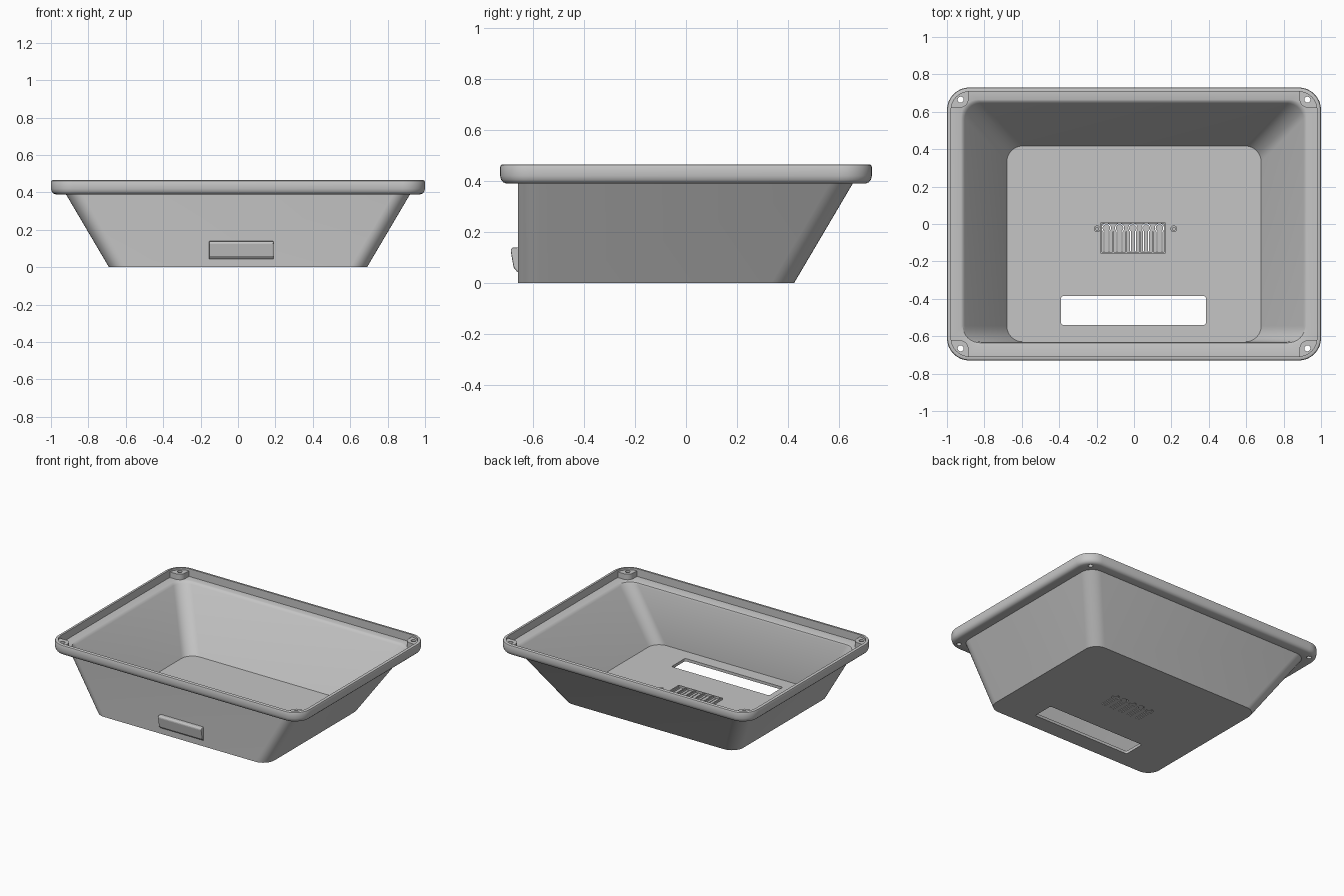
import bpy, bmesh, math

if "Cube" in bpy.data.objects:
    bpy.data.objects.remove(bpy.data.objects["Cube"])

grey = bpy.data.materials.new("housing grey")
grey.diffuse_color = (0.56, 0.56, 0.56, 1)
grey.use_nodes = True
grey.node_tree.nodes["Principled BSDF"].inputs["Base Color"].default_value = grey.diffuse_color


def rrect(x0, x1, y0, y1, r, n=8):
    """Rounded rectangle; r is one radius or four (back right, back left, front left, front right)."""
    rs = r if isinstance(r, (list, tuple)) else [r] * 4
    corners = [(x1, y1, -1, -1), (x0, y1, 1, -1), (x0, y0, 1, 1), (x1, y0, -1, 1)]
    pts = []
    for k, (x, y, sx, sy) in enumerate(corners):
        if rs[k] == 0:
            pts.append((x, y))
            continue
        for i in range(n + 1):
            a = math.pi / 2 * (k + i / n)
            pts.append((x + rs[k] * (sx + math.cos(a)), y + rs[k] * (sy + math.sin(a))))
    return pts


def circle(x, y, r, n=24):
    return [(x + r * math.cos(2 * math.pi * i / n), y + r * math.sin(2 * math.pi * i / n)) for i in range(n)]


def loft(name, rings):
    """Closed solid through a list of (outline, z)."""
    bm = bmesh.new()
    loops = [[bm.verts.new((x, y, z)) for x, y in pts] for pts, z in rings]
    for a, b in zip(loops, loops[1:]):
        for i in range(len(a)):
            j = (i + 1) % len(a)
            bm.faces.new((a[i], a[j], b[j], b[i]))
    bm.faces.new(loops[0][::-1])
    bm.faces.new(loops[-1])
    bm.normal_update()
    if bm.calc_volume(signed=True) < 0:
        bmesh.ops.reverse_faces(bm, faces=bm.faces)
    me = bpy.data.meshes.new(name)
    bm.to_mesh(me)
    bm.free()
    ob = bpy.data.objects.new(name, me)
    bpy.context.collection.objects.link(ob)
    me.materials.append(grey)
    return ob


def prism(name, pts, z0, z1):
    return loft(name, [(pts, z0), (pts, z1)])


def activate(ob):
    bpy.context.view_layer.update()
    bpy.ops.object.select_all(action='DESELECT')
    ob.select_set(True)
    bpy.context.view_layer.objects.active = ob


def reach(me):
    """Summed extents, used to see that a cut left the part whole."""
    if not me.vertices:
        return 0
    return sum(max(v.co[k] for v in me.vertices) - min(v.co[k] for v in me.vertices) for k in range(3))


def cut(ob, cutters):
    """Subtract every cutter from ob, then remove it; another solver is tried if one fails."""
    for c in cutters:
        before = ob.data.copy()
        for solver in ('EXACT', 'MANIFOLD', 'FLOAT'):
            activate(ob)
            m = ob.modifiers.new("cut", 'BOOLEAN')
            m.operation, m.solver, m.object = 'DIFFERENCE', solver, c
            bpy.ops.object.modifier_apply(modifier=m.name)
            if abs(reach(ob.data) - reach(before)) < 0.002:
                break
            ob.modifiers.clear()
            ob.data = before.copy()
        bpy.data.objects.remove(c)


def smooth(ob):
    activate(ob)
    bpy.ops.object.shade_smooth_by_angle(angle=math.radians(30))


def rim(inset, z):
    return rrect(-1 + inset, 1 - inset, -0.73 + inset, 0.73 - inset, 0.12 - inset), z


# Tray shell: outside wall, flange, rim, ledge, inside wall, floor
FLOOR = 0.02
shell = loft("tray_shell", [
    (rrect(-0.69, 0.69, -0.66, 0.425, 0.09), 0),
    (rrect(-0.92, 0.92, -0.66, 0.655, 0.09), 0.39),
    rim(0.024, 0.39), rim(0.012, 0.395), rim(0.004, 0.405), rim(0, 0.42),
    rim(0, 0.455), rim(0.003, 0.462), rim(0.009, 0.465),
    rim(0.022, 0.465), rim(0.022, 0.41),
    (rrect(-0.925, 0.925, -0.645, 0.665, 0.09), 0.41),
    (rrect(-0.915, 0.915, -0.635, 0.655, 0.09), 0.406),
    (rrect(-0.905, 0.905, -0.63, 0.645, 0.085), 0.394),
    (rrect(-0.68, 0.68, -0.63, 0.417, 0.085), FLOOR),
])

# Corner screw pads on the ledge, with holes through the pad and the flange
cuts = []
for sx in (-1, 1):
    for sy in (-1, 1):
        pts = rrect(0.885, 0.982, 0.622, 0.712, (0.085, 0, 0.045, 0))
        pad = prism("screw_pad", [(x * sx, y * sy) for x, y in pts], 0.405, 0.45)
        hole = circle(0.927 * sx, 0.665 * sy, 0.016)
        cut(pad, [prism("screw_cut", hole, 0.3, 0.6)])
        smooth(pad)
        cuts.append(prism("screw_cut", hole, 0.3, 0.6))

# Floor window
cuts.append(prism("window_cut", rrect(-0.39, 0.385, -0.54, -0.385, 0.012, 4), -0.1, 0.1))


def tongue(cx, cy, head, half, bottom, n=16):
    """Keyhole outline, open at the bottom."""
    a0 = -math.pi / 2 + math.asin(half / head)
    sweep = 2 * math.pi - 2 * math.asin(half / head)
    arc = [(cx + head * math.cos(a0 + sweep * i / n), cy + head * math.sin(a0 + sweep * i / n))
           for i in range(n + 1)]
    return [(cx + half, bottom)] + arc + [(cx - half, bottom)]


# Thin gaps around the five spring buttons
for i in range(5):
    x = -0.148 + 0.071 * i
    gap = tongue(x, -0.022, 0.025, 0.016, -0.148) + tongue(x, -0.022, 0.020, 0.011, -0.148)[::-1]
    cuts.append(prism("button_cut", gap, -0.1, 0.1))
cut(shell, cuts)
smooth(shell)

# Low ribs between and around the buttons
for i in range(6):
    x = -0.1825 + 0.071 * i + (0.008 if i == 0 else -0.008 if i == 5 else 0)
    prism("button_rib", rrect(x - 0.004, x + 0.004, -0.155, -0.04 if 0 < i < 5 else 0.005, 0), FLOOR - 0.005, 0.034)
prism("button_rib_front", rrect(-0.1785, 0.1685, -0.157, -0.151, 0), FLOOR - 0.005, 0.034)
prism("button_rib_back", rrect(-0.1785, 0.1685, 0.004, 0.009, 0), FLOOR - 0.005, 0.034)

# Hollow mounting pegs beside the buttons
for x in (-0.197, 0.213):
    peg = prism("mounting_peg", circle(x, -0.026, 0.018), FLOOR - 0.005, 0.045)
    cut(peg, [prism("peg_cut", circle(x, -0.026, 0.008), 0.025, 0.1)])
    smooth(peg)

# Wedge-shaped catch on the front wall: side profile (y, z) extruded along x
catch = prism("front_catch", [(-0.65, 0.042), (-0.662, 0.042), (-0.677, 0.06),
                              (-0.689, 0.128), (-0.684, 0.138), (-0.65, 0.14)], -0.155, 0.19)
for v in catch.data.vertices:
    y, z, x = v.co
    v.co = (x, y, z)
activate(catch)
bev = catch.modifiers.new("bevel", 'BEVEL')
bev.width, bev.segments = 0.005, 2
bpy.ops.object.modifier_apply(modifier=bev.name)
